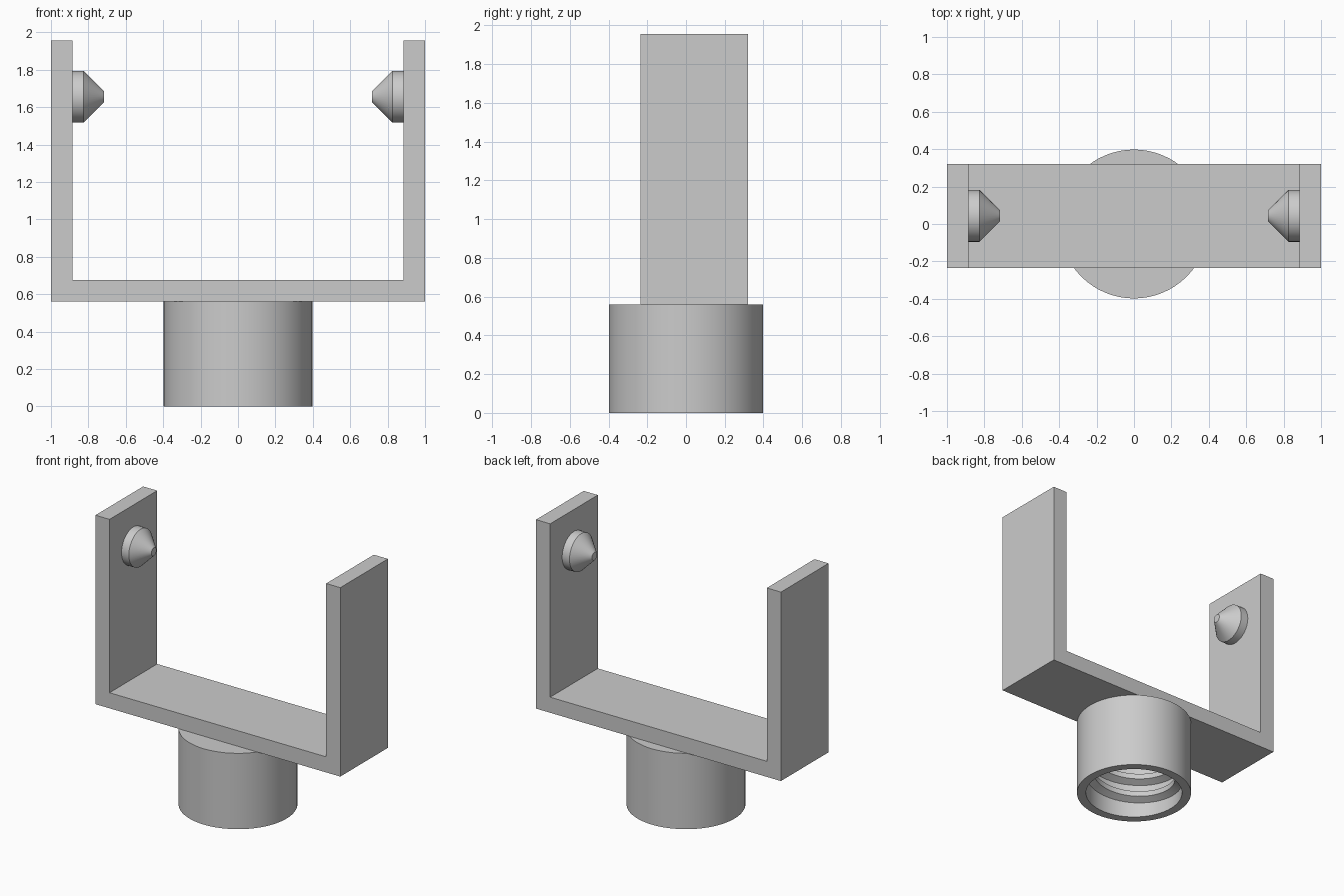
import bpy, bmesh
from math import pi, cos, sin, radians
from mathutils import Matrix

cube = bpy.data.objects.get("Cube")
if cube:
    bpy.data.objects.remove(cube, do_unlink=True)

grey = bpy.data.materials.new("plain grey")
grey.use_nodes = True
grey.diffuse_color = (0.6, 0.6, 0.6, 1)
grey.node_tree.nodes["Principled BSDF"].inputs["Base Color"].default_value = (0.6, 0.6, 0.6, 1)

ARM_Y = 0.043    # the cradle sits slightly behind the socket axis
HALF_DEPTH = 0.278
SOCKET_H = 0.56
BORE_R = 0.335


def finish(name, bm, smooth=True):
    bmesh.ops.recalc_face_normals(bm, faces=bm.faces[:])
    mesh = bpy.data.meshes.new(name)
    bm.to_mesh(mesh)
    bm.free()
    mesh.materials.append(grey)
    obj = bpy.data.objects.new(name, mesh)
    bpy.context.collection.objects.link(obj)
    if smooth:
        bpy.ops.object.select_all(action='DESELECT')
        obj.select_set(True)
        bpy.context.view_layer.objects.active = obj
        bpy.ops.object.shade_smooth_by_angle(angle=radians(30))
    return obj


def lathe(name, profile, matrix=Matrix(), steps=64):
    """Spin (radius, height) points about z, then place the result."""
    bm = bmesh.new()
    verts = [bm.verts.new((r, 0, z)) for r, z in profile]
    edges = [bm.edges.new(pair) for pair in zip(verts, verts[1:])]
    bmesh.ops.spin(bm, geom=verts + edges, axis=(0, 0, 1), cent=(0, 0, 0),
                   angle=2 * pi, steps=steps, use_merge=True)
    bmesh.ops.remove_doubles(bm, verts=bm.verts[:], dist=1e-4)
    bmesh.ops.transform(bm, matrix=matrix, verts=bm.verts[:])
    return finish(name, bm)


# U-shaped cradle: one outline extruded front to back
outline = [(-1, 0.56), (1, 0.56), (1, 1.955), (0.885, 1.955),
           (0.885, 0.675), (-0.885, 0.675), (-0.885, 1.955), (-1, 1.955)]
bm = bmesh.new()
face = bm.faces.new([bm.verts.new((x, ARM_Y - HALF_DEPTH, z)) for x, z in outline])
ext = bmesh.ops.extrude_face_region(bm, geom=[face])
moved = [v for v in ext["geom"] if isinstance(v, bmesh.types.BMVert)]
bmesh.ops.translate(bm, verts=moved, vec=(0, 2 * HALF_DEPTH, 0))
finish("u_cradle", bm, smooth=False)

# Conical pivot pins pointing inward from both arms
pin = [(0, 0), (0.138, 0), (0.138, 0.06), (0.03, 0.168), (0, 0.168)]
for side, sx in (("left", 1), ("right", -1)):
    place = (Matrix.Translation((sx * 0.885, ARM_Y, 1.655))
             @ Matrix.Rotation(-sx * pi / 2, 4, 'Y'))
    lathe(side + "_pivot_pin", pin, place, 48)

# Round socket with a blind bore open at the bottom
lathe("socket", [(0, 0.49), (BORE_R, 0.49), (BORE_R, 0), (0.398, 0),
                 (0.398, SOCKET_H), (0, SOCKET_H)])

# Helical internal thread: a trapezoid swept up the bore
section = [(BORE_R + 0.01, -0.05), (0.285, -0.02), (0.285, 0.02), (BORE_R + 0.01, 0.05)]
PITCH, TURNS, STEPS = 0.14, 2.7, 56
bm = bmesh.new()
rings = []
for i in range(int(TURNS * STEPS) + 1):
    a = 2 * pi * i / STEPS
    z = 0.07 + PITCH * i / STEPS
    rings.append([bm.verts.new((r * cos(a), r * sin(a), z + dz)) for r, dz in section])
for low, high in zip(rings, rings[1:]):
    for j in range(4):
        k = (j + 1) % 4
        bm.faces.new((low[j], low[k], high[k], high[j]))
bm.faces.new(rings[0])
bm.faces.new(rings[-1])
finish("socket_thread", bm)
